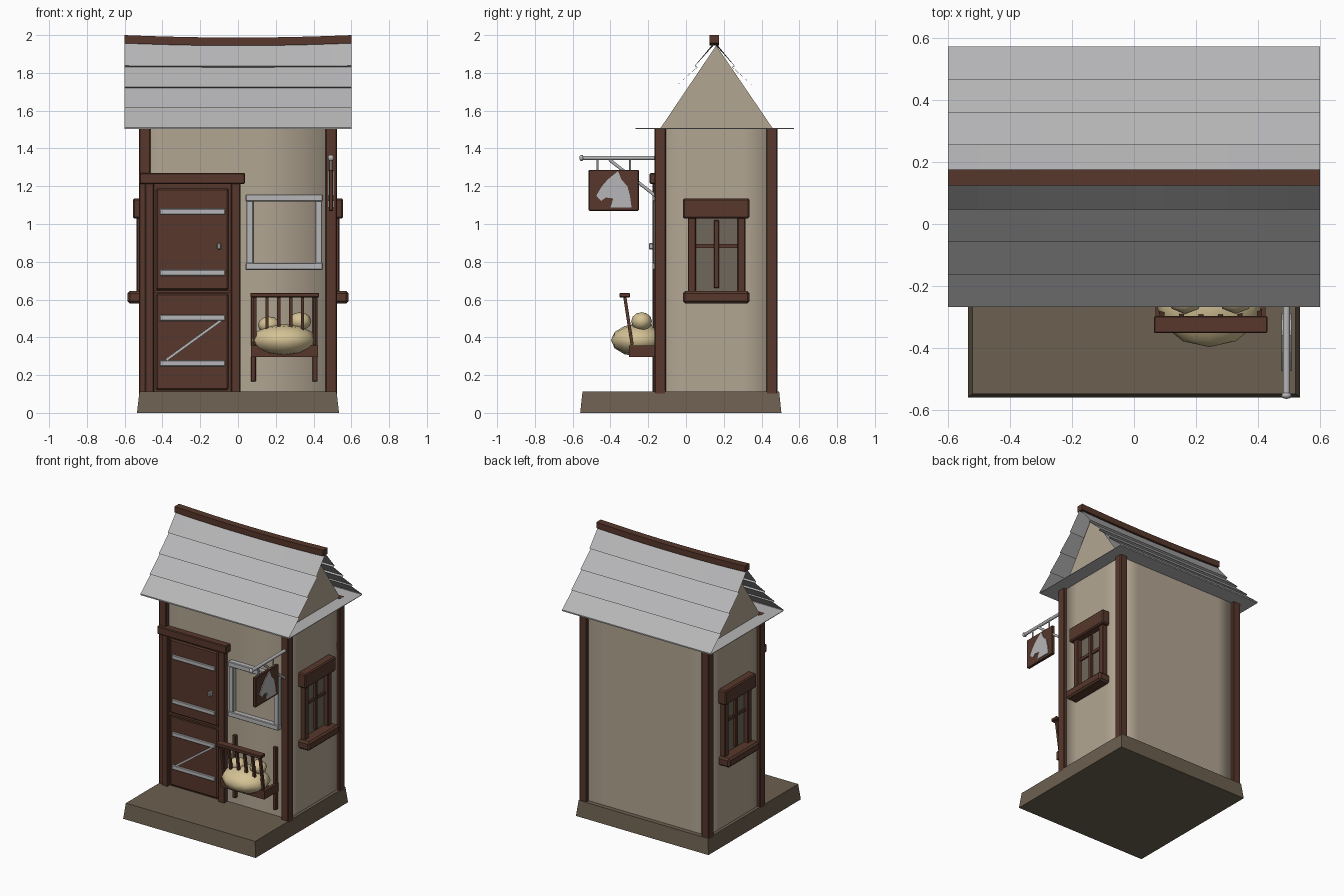
import bpy, bmesh, math
from mathutils import Vector

if "Cube" in bpy.data.objects:
    bpy.data.objects.remove(bpy.data.objects["Cube"])


def mat(name, rgb):
    m = bpy.data.materials.new(name)
    m.diffuse_color = (*rgb, 1)
    m.use_nodes = True
    m.node_tree.nodes["Principled BSDF"].inputs["Base Color"].default_value = m.diffuse_color
    return m


WOOD = mat("dark_wood", (0.095, 0.039, 0.025))
WALL = mat("plaster", (0.45, 0.38, 0.29))
STONE = mat("stone", (0.15, 0.115, 0.08))
GREY = mat("grey_metal", (0.47, 0.47, 0.48))
CREAM = mat("straw_cream", (0.66, 0.54, 0.30))
GLASS = mat("window_glass", (0.16, 0.135, 0.105))


def make(name, verts, faces, m, smooth=False):
    me = bpy.data.meshes.new(name)
    me.from_pydata(verts, [], faces)
    me.materials.append(m)
    bm = bmesh.new()
    bm.from_mesh(me)
    bmesh.ops.recalc_face_normals(bm, faces=bm.faces)
    for f in bm.faces:
        f.smooth = smooth
    bm.to_mesh(me)
    bm.free()
    ob = bpy.data.objects.new(name, me)
    bpy.context.collection.objects.link(ob)
    return ob


def box(name, x, y, z, m, bevel=0.0):
    """Box from (min, max) ranges, optionally with chamfered edges."""
    v = [(a, b, c) for a in x for b in y for c in z]
    f = [(0, 1, 3, 2), (4, 6, 7, 5), (0, 4, 5, 1), (2, 3, 7, 6), (0, 2, 6, 4), (1, 5, 7, 3)]
    ob = make(name, v, f, m)
    if bevel:
        b = ob.modifiers.new("bevel", 'BEVEL')
        b.width = bevel
        b.segments = 1
    return ob


def bar(name, a, b, m, r=0.01, sides=8):
    """Straight rod between two points."""
    a, b = Vector(a), Vector(b)
    q = (b - a).to_track_quat('Z', 'Y')
    ring = [q @ Vector((r * math.cos(t), r * math.sin(t), 0))
            for t in [math.tau * (i + 0.5) / sides for i in range(sides)]]
    v = [a + p for p in ring] + [b + p for p in ring]
    f = [(i, (i + 1) % sides, sides + (i + 1) % sides, sides + i) for i in range(sides)]
    f += [tuple(range(sides)), tuple(range(sides, 2 * sides))]
    ob = make(name, v, f, m, sides > 4)
    if sides > 4:
        for p in ob.data.polygons[-2:]:
            p.use_smooth = False
    return ob


def ball(name, c, size, m, seg=8, rings=6, axis=None):
    bm = bmesh.new()
    bmesh.ops.create_uvsphere(bm, u_segments=seg, v_segments=rings, radius=1)
    for v in bm.verts:
        p = Vector((v.co.x, -v.co.z, v.co.y)) if axis == 'Y' else v.co
        v.co = Vector([c[i] + p[i] * size[i] for i in range(3)])
    bmesh.ops.recalc_face_normals(bm, faces=bm.faces)
    for f in bm.faces:
        f.smooth = True
    me = bpy.data.meshes.new(name)
    bm.to_mesh(me)
    bm.free()
    me.materials.append(m)
    ob = bpy.data.objects.new(name, me)
    bpy.context.collection.objects.link(ob)
    return ob


# Tapered stone base
base = box("stone_base", (-0.535, 0.535), (-0.56, 0.505), (0, 0.113), STONE)
for v in base.data.vertices:
    if v.co.z > 0.1:
        v.co.x *= 0.975
        v.co.y += 0.012 if v.co.y < 0 else -0.012

# Walls: a ring with extra cuts so the shading only softens toward the corners
Y0, Y1, YC, EAVE = -0.137, 0.46, 0.155, 1.505
ring = [(-0.5, Y0), (-0.38, Y0), (0.12, Y0), (0.5, Y0), (0.5, 0.0), (0.5, 0.3),
        (0.5, Y1), (0.35, Y1), (-0.35, Y1), (-0.5, Y1), (-0.5, 0.3), (-0.5, 0.0)]
n = len(ring)
make("walls", [(x, y, z) for z in (0.1, EAVE) for x, y in ring],
     [(i, (i + 1) % n, n + (i + 1) % n, n + i) for i in range(n)], WALL, True)

# Gable ends
for s, side in ((-1, "left"), (1, "right")):
    make(side + "_gable", [(s * 0.5, Y0, EAVE), (s * 0.5, Y1, EAVE), (s * 0.5, 0.16, 1.945)],
         [(0, 1, 2)], WALL)

# Corner posts
for x in (-0.493, 0.493):
    for y in (-0.137, 0.455):
        box("corner_post", (x - 0.03, x + 0.03), (y - 0.03, y + 0.03), (0.09, 1.508), WOOD, 0.005)

# Roof: overlapping rows on each slope, sagging in the middle of the ridge
NX = 12
XS = [-0.6 + 1.2 * i / NX for i in range(NX + 1)]


def sag(x, z):
    return z - 0.015 * (1 - (x / 0.6) ** 2) * max(0, (z - 1.8) / 0.2)


rows = [((0.0, 1.965), (0.105, 1.838)), ((0.092, 1.832), (0.21, 1.725)),
        ((0.195, 1.72), (0.315, 1.615)), ((0.30, 1.613), (0.42, 1.512))]
for s, side in ((-1, "front"), (1, "back")):
    prof = [(0.152 + s * d, z) for row in rows for d, z in row] + [(0.152 + s * 0.42, EAVE)]
    k = len(prof)
    slope = make(side + "_roof_slope", [(x, y, sag(x, z)) for x in XS for y, z in prof],
                 [(i * k + j, i * k + j + 1, (i + 1) * k + j + 1, (i + 1) * k + j)
                  for i in range(NX) for j in range(k - 1)], GREY)
    # make sure the strips face outward
    if slope.data.polygons[0].normal.z < 0:
        slope.data.flip_normals()
box("roof_soffit", (-0.6, 0.6), (-0.268, 0.572), (EAVE - 0.002, EAVE + 0.002), GREY)

# Sagging ridge beam
sec = [(0.125, 1.957), (0.176, 1.957), (0.176, 2.0), (0.125, 2.0)]
make("ridge_beam", [(x, y, z - 0.013 * (1 - (x / 0.6) ** 2)) for x in XS for y, z in sec],
     [(i * 4 + j, i * 4 + (j + 1) % 4, i * 4 + 4 + (j + 1) % 4, i * 4 + 4 + j)
      for i in range(NX) for j in range(4)] + [(0, 1, 2, 3), tuple(NX * 4 + j for j in range(4))], WOOD)

# Split door with frame, straps, brace and handle
box("door_jamb_left", (-0.492, -0.445), (-0.177, Y0), (0.11, 1.22), WOOD, 0.004)
box("door_jamb_right", (-0.037, 0.013), (-0.177, Y0), (0.11, 1.22), WOOD, 0.004)
box("door_lintel", (-0.52, 0.037), (-0.192, Y0), (1.213, 1.27), WOOD, 0.005)
box("door_backing", (-0.46, -0.03), (-0.15, Y0), (0.11, 1.22), WOOD)
box("door_upper", (-0.435, -0.05), (-0.163, Y0), (0.65, 1.188), WOOD, 0.008)
box("door_lower", (-0.435, -0.05), (-0.163, Y0), (0.122, 0.632), WOOD, 0.008)
box("door_ledge", (-0.445, -0.037), (-0.17, Y0), (0.635, 0.648), WOOD)
for z in (1.066, 0.742, 0.503, 0.262):
    box("door_strap", (-0.415, -0.068), (-0.174, -0.16), (z - 0.016, z + 0.016), GREY, 0.004)
bar("door_brace", (-0.38, -0.166, 0.28), (-0.09, -0.166, 0.49), GREY, 0.01, 4)
box("door_handle", (-0.11, -0.09), (-0.197, -0.16), (0.865, 0.9), GREY, 0.005)

# Front window frame
for z in (0.757, 1.12):
    box("front_window_rail", (0.04, 0.449), (-0.178, Y0), (z, z + 0.037), GREY, 0.004)
for x in (0.044, 0.409):
    box("front_window_stile", (x, x + 0.037), (-0.172, Y0), (0.79, 1.125), GREY, 0.004)

# Side windows, mirrored left and right


def side_box(name, s, x, y, z, m, bevel=0.0):
    box(name, tuple(sorted((s * x[0], s * x[1]))), y, z, m, bevel)


for s in (-1, 1):
    side_box("window_hood", s, (0.49, 0.557), (-0.017, 0.337), (1.03, 1.135), WOOD, 0.008)
    side_box("window_sill", s, (0.49, 0.585), (-0.017, 0.337), (0.58, 0.645), WOOD, 0.012)
    for y in (0.01, 0.273):
        side_box("window_jamb", s, (0.49, 0.537), (y, y + 0.042), (0.64, 1.035), WOOD, 0.004)
    side_box("window_mullion", s, (0.49, 0.524), (0.148, 0.174), (0.66, 1.02), WOOD, 0.003)
    side_box("window_crossbar", s, (0.49, 0.516), (0.05, 0.275), (0.872, 0.893), WOOD)
    side_box("window_pane", s, (0.499, 0.504), (0.048, 0.277), (0.643, 1.032), GLASS)

# Feeding rack
for x in (0.068, 0.394):
    box("rack_leg", (x, x + 0.026), (-0.165, Y0), (0.165, 0.62), WOOD, 0.003)
box("rack_top_rail", (0.065, 0.43), (-0.352, -0.297), (0.612, 0.634), WOOD, 0.003)
for i in range(6):
    x = 0.09 + i * 0.063
    bar("rack_slat", (x, -0.325, 0.62), (x, -0.285, 0.36), WOOD, 0.012, 4)
box("rack_floor", (0.075, 0.42), (-0.30, Y0), (0.297, 0.315), WOOD)
box("rack_front_board", (0.075, 0.42), (-0.302, -0.28), (0.297, 0.358), WOOD)
for x in (0.07, 0.402):
    box("rack_side_board", (x, x + 0.022), (-0.302, Y0), (0.297, 0.358), WOOD)

# Feed bundles
ball("large_bundle", (0.243, -0.255, 0.385), (0.172, 0.142, 0.086), CREAM, 12, 6, 'Y')
ball("small_bundle_left", (0.165, -0.235, 0.465), (0.06, 0.055, 0.045), CREAM)
ball("small_bundle_right", (0.328, -0.235, 0.485), (0.06, 0.055, 0.048), CREAM)

# Hanging sign on its bracket
SX = 0.492
bar("sign_pole", (SX, -0.55, 1.35), (SX, -0.14, 1.35), GREY, 0.012)
ball("sign_pole_knob", (SX, -0.553, 1.35), (0.017, 0.012, 0.017), GREY)
bar("sign_brace", (SX, -0.405, 1.34), (SX, -0.15, 1.14), GREY, 0.009)
for y in (-0.468, -0.296):
    bar("sign_hanger", (SX, y, 1.28), (SX, y, 1.35), GREY, 0.006, 6)
box("sign_board", (SX - 0.011, SX + 0.011), (-0.515, -0.25), (1.07, 1.287), WOOD, 0.003)

# Horse head plate on both sides of the sign
head = [(-0.475, 1.15), (-0.445, 1.2), (-0.415, 1.235), (-0.36, 1.28), (-0.342, 1.235),
        (-0.31, 1.2), (-0.297, 1.15), (-0.288, 1.088), (-0.40, 1.088), (-0.385, 1.135),
        (-0.425, 1.14), (-0.45, 1.122)]
h = len(head)
for s in (-1, 1):
    make("horse_head_plate", [(SX + s * d, y, z) for d in (0.011, 0.016) for y, z in head],
         [tuple(range(h)), tuple(range(h, 2 * h))] +
         [(i, (i + 1) % h, h + (i + 1) % h, h + i) for i in range(h)], GREY)
